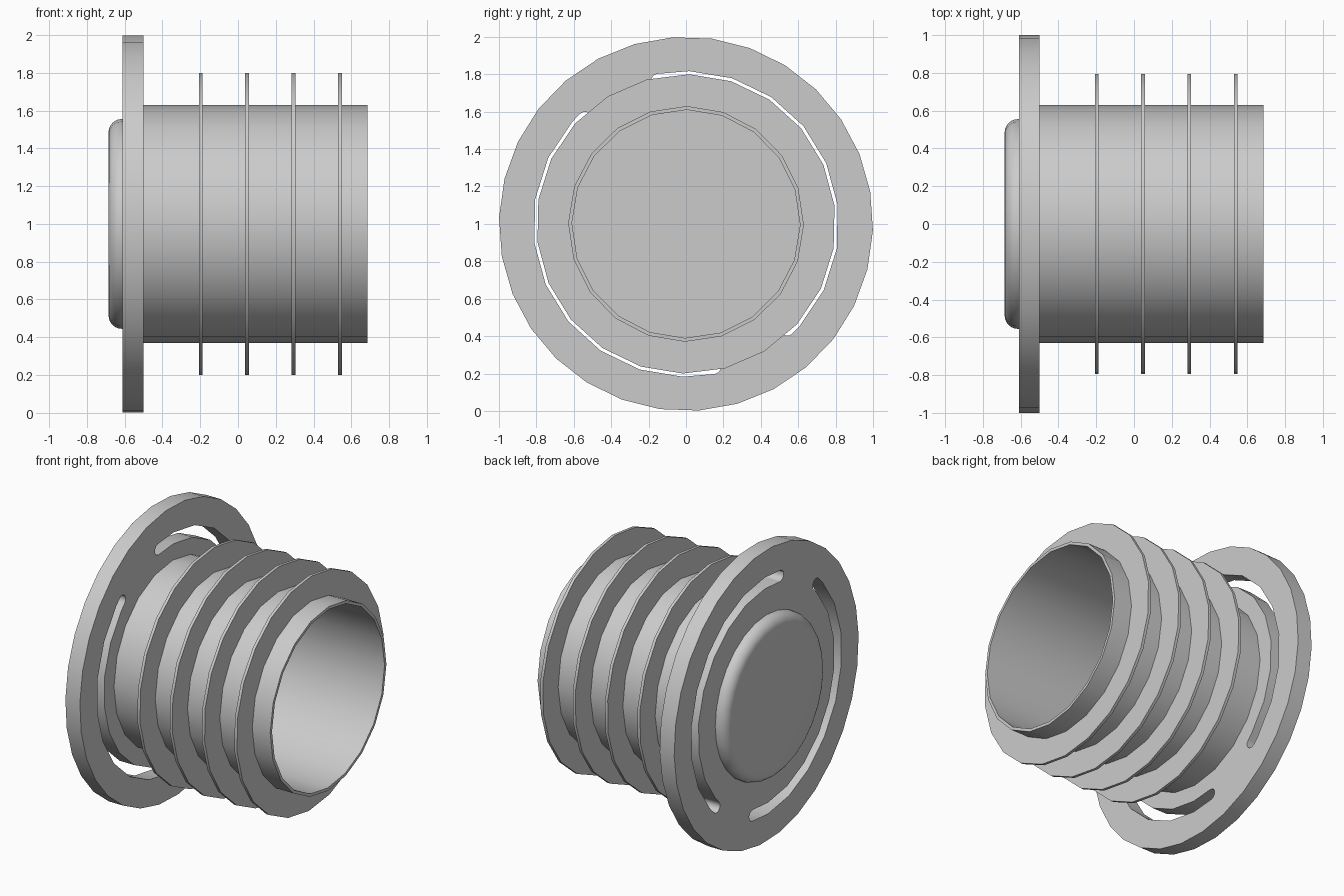
import bpy, bmesh, math

if "Cube" in bpy.data.objects:
    bpy.data.objects.remove(bpy.data.objects["Cube"])

grey = bpy.data.materials.new("light grey")
grey.diffuse_color = (0.6, 0.6, 0.6, 1)
grey.use_nodes = True
grey.node_tree.nodes["Principled BSDF"].inputs["Base Color"].default_value = grey.diffuse_color


def point(x, r, deg):
    """Point at radius r and angle deg around the x-directed axis at z = 1."""
    a = math.radians(deg)
    return (x, r * math.cos(a), 1 + r * math.sin(a))


def finish(bm, name):
    bmesh.ops.recalc_face_normals(bm, faces=bm.faces)
    mesh = bpy.data.meshes.new(name)
    bm.to_mesh(mesh)
    bm.free()
    mesh.materials.append(grey)
    ob = bpy.data.objects.new(name, mesh)
    bpy.context.collection.objects.link(ob)
    return ob


def smooth(ob):
    bpy.ops.object.select_all(action='DESELECT')
    ob.select_set(True)
    bpy.context.view_layer.objects.active = ob
    bpy.ops.object.shade_smooth_by_angle(angle=math.radians(30))


def lathe(name, profile, sides, phase=0, ring=False):
    """Revolve (x, radius) points; a ring closes on itself, a solid gets end caps."""
    bm = bmesh.new()
    loops = [[bm.verts.new(point(x, r, phase + 360 * i / sides)) for i in range(sides)]
             for x, r in profile]
    pairs = list(zip(loops, loops[1:]))
    if ring:
        pairs.append((loops[-1], loops[0]))
    else:
        bm.faces.new(loops[0])
        bm.faces.new(loops[-1])
    for a, b in pairs:
        for i in range(sides):
            j = (i + 1) % sides
            bm.faces.new((a[i], a[j], b[j], b[i]))
    return finish(bm, name)


def slot_cutter(turn):
    """Curved slot with rounded ends, long enough to pass through the flange."""
    inner, outer, start, end = 0.74, 0.817, -46, 101
    mid, cap = (inner + outer) / 2, (outer - inner) / 2
    angles = [start] + [7 + 360 / 22 * k for k in range(-3, 6)] + [end]
    outline = [(outer, a) for a in angles]
    # rounded end, then back along the inner edge, then the other rounded end
    for base, sign, path in ((end, 1, [(inner, a) for a in reversed(angles)]), (start, -1, [])):
        for k in range(1, 6):
            t = math.pi * k / 6
            outline.append((mid + sign * cap * math.cos(t),
                            base + sign * math.degrees(cap * math.sin(t) / mid)))
        outline += path
    bm = bmesh.new()
    face = bm.faces.new([bm.verts.new(point(-0.8, r, a + turn)) for r, a in outline])
    side = bmesh.ops.extrude_face_region(bm, geom=[face])["geom"]
    bmesh.ops.translate(bm, vec=(0.5, 0, 0),
                        verts=[v for v in side if isinstance(v, bmesh.types.BMVert)])
    return finish(bm, "slot_cutter")


# Mounting flange with two curved slots
flange = lathe("flange", [(-0.61, 1), (-0.5, 1)], 30, -2)
for turn in (0, 180):
    cutter = slot_cutter(turn)
    cutter.hide_render = True
    bpy.context.view_layer.objects.active = flange
    mod = flange.modifiers.new("slot", 'BOOLEAN')
    mod.operation, mod.solver, mod.object = 'DIFFERENCE', 'EXACT', cutter
    bpy.ops.object.modifier_apply(modifier=mod.name)
    bpy.data.objects.remove(cutter)
smooth(flange)

# Rounded end cap on the outside of the flange
fillet = 0.07
cap_profile = [(-0.605, 0.555)] + [
    (-0.615 - fillet * math.sin(math.pi * k / 12),
     0.555 - fillet + fillet * math.cos(math.pi * k / 12)) for k in range(7)]
smooth(lathe("end_cap", cap_profile, 28))

# Open barrel
smooth(lathe("barrel", [(-0.505, 0.63), (0.685, 0.63), (0.685, 0.61), (-0.505, 0.61)],
             20, -0.5, ring=True))

# Thin fins around the barrel
for n, x in enumerate((-0.197, 0.048, 0.293, 0.539)):
    smooth(lathe(f"fin_{n + 1}", [(x - 0.01, 0.8), (x + 0.01, 0.8),
                                  (x + 0.01, 0.62), (x - 0.01, 0.62)], 22, 7, ring=True))
